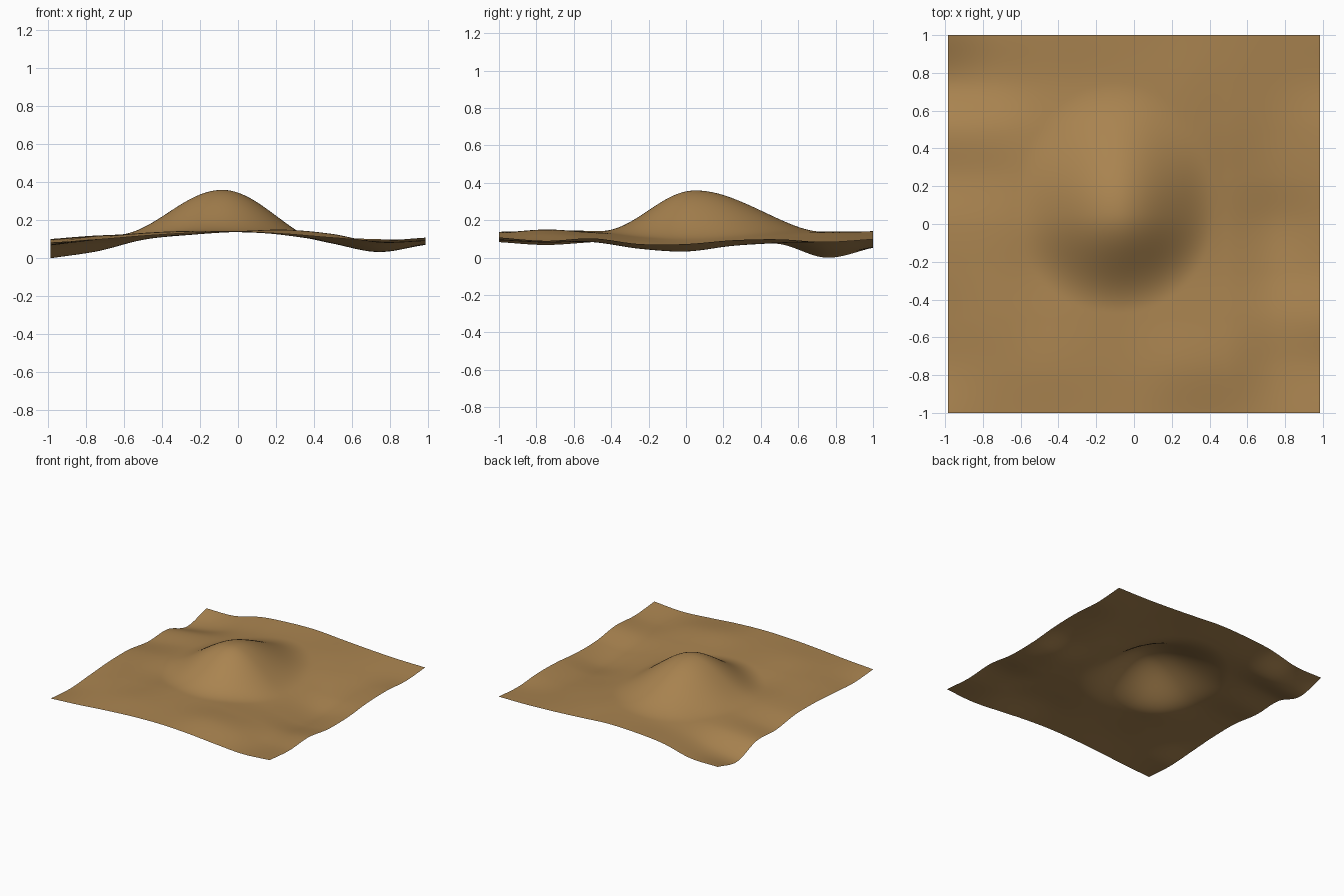
import bpy
from math import cos, pi, hypot

if "Cube" in bpy.data.objects:
    bpy.data.objects.remove(bpy.data.objects["Cube"])

# Gentle ground heights in centimetres-like units (rows: y -1..1, columns: x -1..1)
GROUND = [
    "85 100 120 135 140 130 110 95 110",
    "70 110 135 145 145 152 130 85 92",
    "85 120 130 145 140 135 115 85 105",
    "100 120 120 140 135 120 92 50 75",
    "100 120 130 140 140 130 80 35 75",
    "70 100 130 140 140 135 90 65 95",
    "75 100 120 140 145 135 105 80 100",
    "2 40 100 125 140 135 110 88 85",
    "55 60 115 137 143 127 112 102 100",
]
GROUND = [[int(v) / 1000 for v in row.split()] for row in GROUND]
HALF_X, HALF_Y, N = 0.985, 1.0, 120


def spline(p, t):
    """Smooth curve through evenly spaced values, t from 0 to 1."""
    p = [2 * p[0] - p[1]] + p + [2 * p[-1] - p[-2]]
    s = t * (len(p) - 3)
    i = min(int(s), len(p) - 4)
    f = s - i
    a, b, c, d = p[i:i + 4]
    return b + 0.5 * f * (c - a + f * (2*a - 5*b + 4*c - d + f * (3*(b - c) + d - a)))


def hill(x, y):
    """Lopsided mound: steep to the front right, long slope to the back."""
    dx, dy = x + 0.08, y - 0.05
    r = hypot(dx / (0.50 if dx > 0 else 0.56), dy / (0.70 if dy > 0 else 0.52))
    return 0.22 * (1 + cos(pi * min(r, 1))) / 2


# Terrain sheet
verts = []
for j in range(N + 1):
    v = j / N
    for i in range(N + 1):
        u = i / N
        x, y = (2 * u - 1) * HALF_X, (2 * v - 1) * HALF_Y
        verts.append([x, y, spline([spline(row, u) for row in GROUND], v) + hill(x, y)])
low = min(p[2] for p in verts)
verts = [(x, y, z - low) for x, y, z in verts]
W = N + 1
faces = [(j*W + i, j*W + i + 1, (j + 1)*W + i + 1, (j + 1)*W + i)
         for j in range(N) for i in range(N)]
mesh = bpy.data.meshes.new("terrain")
mesh.from_pydata(verts, [], faces)
mesh.shade_smooth()
terrain = bpy.data.objects.new("terrain", mesh)
bpy.context.collection.objects.link(terrain)

# Sandy earth colour
earth = bpy.data.materials.new("earth")
earth.diffuse_color = (0.40, 0.23, 0.08, 1)
earth.use_nodes = True
earth.node_tree.nodes["Principled BSDF"].inputs["Base Color"].default_value = earth.diffuse_color
mesh.materials.append(earth)
